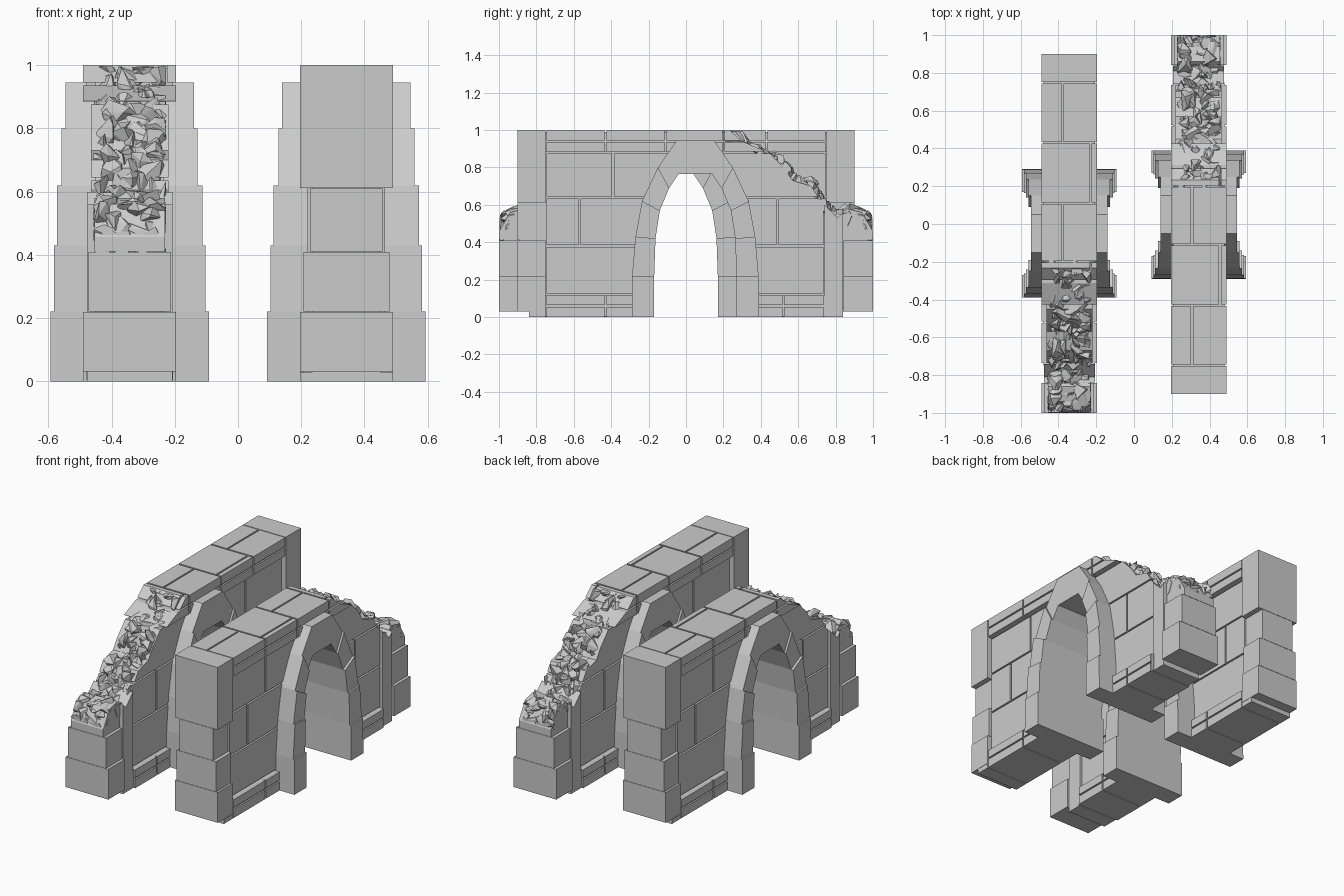
import bpy, bmesh, random
from mathutils import Vector

cube = bpy.data.objects.get("Cube")
if cube:
    bpy.data.objects.remove(cube, do_unlink=True)

stone = bpy.data.materials.new("grey stone")
stone.use_nodes = True
GREY = (0.6, 0.6, 0.6, 1)
stone.diffuse_color = GREY
stone.node_tree.nodes["Principled BSDF"].inputs["Base Color"].default_value = GREY

WIDE = 0.147    # half thickness of cap, base and corner stones
PANEL = 0.122   # half thickness of the recessed courses
CORE = 0.108    # half thickness seen inside the joints
ARCH_Y = 0.05

# Half outlines of the arch, from the foot to the crown
INNER = [(.22, 0), (.22, .22), (.213, .42), (.19, .57), (.14, .69), (.09, .765)]
OUTER = [(.34, 0), (.338, .22), (.32, .43), (.285, .62), (.2, .8), (.1, .945)]
DEPTHS = [.25, .24, .23, .215, .203]
MIDDLE = [((a + c) / 2, (b + d) / 2) for (a, b), (c, d) in zip(INNER, OUTER)]
OPENING = [(ARCH_Y - y, z) for y, z in MIDDLE] + [(ARCH_Y + y, z) for y, z in reversed(MIDDLE)]

# Line along which the wall has collapsed
BREAK = [(.21, 1.02), (.3, .94), (.45, .875), (.53, .79), (.57, .73), (.67, .7),
         (.72, .62), (.81, .53), (.86, .58), (.94, .56), (1.01, .44)]


def prism(bm, outline, x0, x1, side):
    """Extrude a (y, z) outline along x; side mirrors it in y."""
    verts = [bm.verts.new((x0, y * side, z)) for y, z in outline]
    face = bm.faces.new(verts)
    ext = bmesh.ops.extrude_face_region(bm, geom=[face])["geom"]
    moved = [v for v in ext if isinstance(v, bmesh.types.BMVert)]
    bmesh.ops.translate(bm, verts=moved, vec=(x1 - x0, 0, 0))


def block(bm, y0, y1, z0, z1, half, side, gap=.005, x0=None, x1=None):
    """Squared stone, drawn back from its neighbours to leave a joint."""
    y0 = y0 if y0 == -.9 else y0 + gap
    y1 = y1 if y1 == 1 else y1 - gap
    z0 = z0 if z0 == 0 else z0 + gap
    z1 = z1 if z1 == 1 else z1 - gap
    prism(bm, [(y0, z0), (y1, z0), (y1, z1), (y0, z1)],
          -half if x0 is None else x0, half if x1 is None else x1, side)


def finish(bm, name, x):
    bmesh.ops.recalc_face_normals(bm, faces=bm.faces)
    mesh = bpy.data.meshes.new(name)
    bm.to_mesh(mesh)
    bm.free()
    mesh.materials.append(stone)
    obj = bpy.data.objects.new(name, mesh)
    obj.location.x = x
    bpy.context.collection.objects.link(obj)
    return obj


def cut(obj, outline, side):
    bm = bmesh.new()
    prism(bm, outline, -.4, .4, side)
    cutter = finish(bm, "cutter", obj.location.x)
    cutter.hide_render = True
    mod = obj.modifiers.new("cut", 'BOOLEAN')
    mod.operation, mod.solver, mod.object = 'DIFFERENCE', 'EXACT', cutter
    bpy.context.view_layer.objects.active = obj
    bpy.ops.object.modifier_apply(modifier=mod.name)
    bpy.data.objects.remove(cutter, do_unlink=True)


def build_stones(label, x, side):
    bm = bmesh.new()
    # Recessed courses: bottom, top, vertical joints
    for z0, z1, ys in [(.12, .38, (-.75, ARCH_Y, .74)),
                       (.38, .64, (-.75, -.57, ARCH_Y, .49, .74)),
                       (.64, .88, (-.75, -.39, ARCH_Y, .74))]:
        for y0, y1 in zip(ys, ys[1:]):
            block(bm, y0, y1, z0, z1, PANEL, side)
    # Base, two thin layers
    ys = (-.75, -.43, ARCH_Y, .52, .74)
    for y0, y1 in zip(ys, ys[1:]):
        block(bm, y0, y1, 0, .06, WIDE, side)
        block(bm, y0, y1, .06, .12, WIDE, side)
    # Cap, lower layer whole and upper layer split lengthwise
    ys = (-.75, -.43, -.11, .2, .43, .6)
    splits = (-.035, .113, -.035, .113, -.035)
    for y0, y1, sx in zip(ys, ys[1:], splits):
        block(bm, y0, y1, .88, .94, WIDE, side)
        block(bm, y0, y1, .94, 1, WIDE, side, x1=sx - .005)
        block(bm, y0, y1, .94, 1, WIDE, side, x0=sx + .005)
    # Corner stones of the standing end and the broken end
    for z0, z1, half in [(.03, .22, WIDE), (.22, .41, .136), (.41, .61, .115), (.61, 1, WIDE)]:
        block(bm, -.9, -.75, z0, z1, half, side, .0008)
    for z0, z1, half in [(.03, .22, WIDE), (.22, .41, .13), (.41, .64, .112)]:
        block(bm, .84, 1, z0, z1, half, side, .0008)
    block(bm, .74, .84, 0, .64, .135, side, .0008)
    block(bm, -.84, -.75, 0, .03, WIDE, side, .0008)
    obj = finish(bm, label + "_wall_stones", x)
    cut(obj, [(y, z - .1 if z == 0 else z) for y, z in OPENING], side)
    cut(obj, BREAK + [(1.1, .44), (1.1, 1.1), (.21, 1.1)], side)


def build_core(label, x, side):
    bm = bmesh.new()
    outline = [(-.89, .034), (-.835, .034), (-.835, .004)]
    outline += [(y, max(z, .004)) for y, z in OPENING]
    outline += [(.835, .004), (.835, .034)]
    outline += [(min(y, .99), z - .03) for y, z in reversed(BREAK)]
    outline += [(-.89, .99)]
    prism(bm, outline, -CORE, CORE, side)
    # Fuller backing behind the joints of cap and base
    for y0, y1, z0, z1 in [(-.76, .2, .885, .99), (-.76, -.22, .004, .115), (.32, .75, .004, .115)]:
        block(bm, y0, y1, z0, z1, .137, side, 0)
    finish(bm, label + "_wall_core", x)


def build_arch(label, x, side):
    bm = bmesh.new()
    for i, depth in enumerate(DEPTHS):
        quad = [INNER[i], OUTER[i], OUTER[i + 1], INNER[i + 1]]
        for flip in (-1, 1):
            prism(bm, [(ARCH_Y + flip * y, z) for y, z in quad], -depth, depth, side)
    # Crown stone
    (iy, iz), (oy, oz) = INNER[-1], OUTER[-1]
    crown = [(ARCH_Y - iy, iz), (ARCH_Y + iy, iz), (ARCH_Y + oy, oz), (ARCH_Y - oy, oz)]
    prism(bm, crown, -DEPTHS[-1], DEPTHS[-1], side)
    finish(bm, label + "_arch", x)


def build_rubble(label, x, side):
    rng = random.Random(7)
    bm = bmesh.new()
    # Angular stones, several across the wall at each step of the break
    for (ya, za), (yb, zb) in zip(BREAK, BREAK[1:]):
        steps = max(2, round(((yb - ya) ** 2 + (zb - za) ** 2) ** .5 / .04))
        for s in range(steps):
            t = (s + .5) / steps
            for cx in (-.075, -.025, .025, .075):
                centre = Vector((cx + rng.uniform(-.02, .02), ya + (yb - ya) * t,
                                 za + (zb - za) * t - .025 + rng.uniform(-.02, .015)))
                size = rng.uniform(.04, .062)
                verts = []
                for _ in range(10):
                    d = Vector([rng.gauss(0, 1) for _ in range(3)]).normalized()
                    p = centre + d * size
                    px = max(-.115, min(.115, p.x))
                    verts.append(bm.verts.new((px, min(p.y, .997) * side, min(p.z, .995))))
                hull = bmesh.ops.convex_hull(bm, input=verts)
                spare = {v for v in hull["geom_interior"] + hull["geom_unused"]
                         if isinstance(v, bmesh.types.BMVert) and not v.link_faces}
                bmesh.ops.delete(bm, geom=list(spare), context='VERTS')
    finish(bm, label + "_rubble", x)


# Two parallel walls, collapsed at opposite ends
for label, x, side in [("left", .3425, 1), ("right", -.3425, -1)]:
    build_stones(label, x, side)
    build_core(label, x, side)
    build_arch(label, x, side)
    build_rubble(label, x, side)
